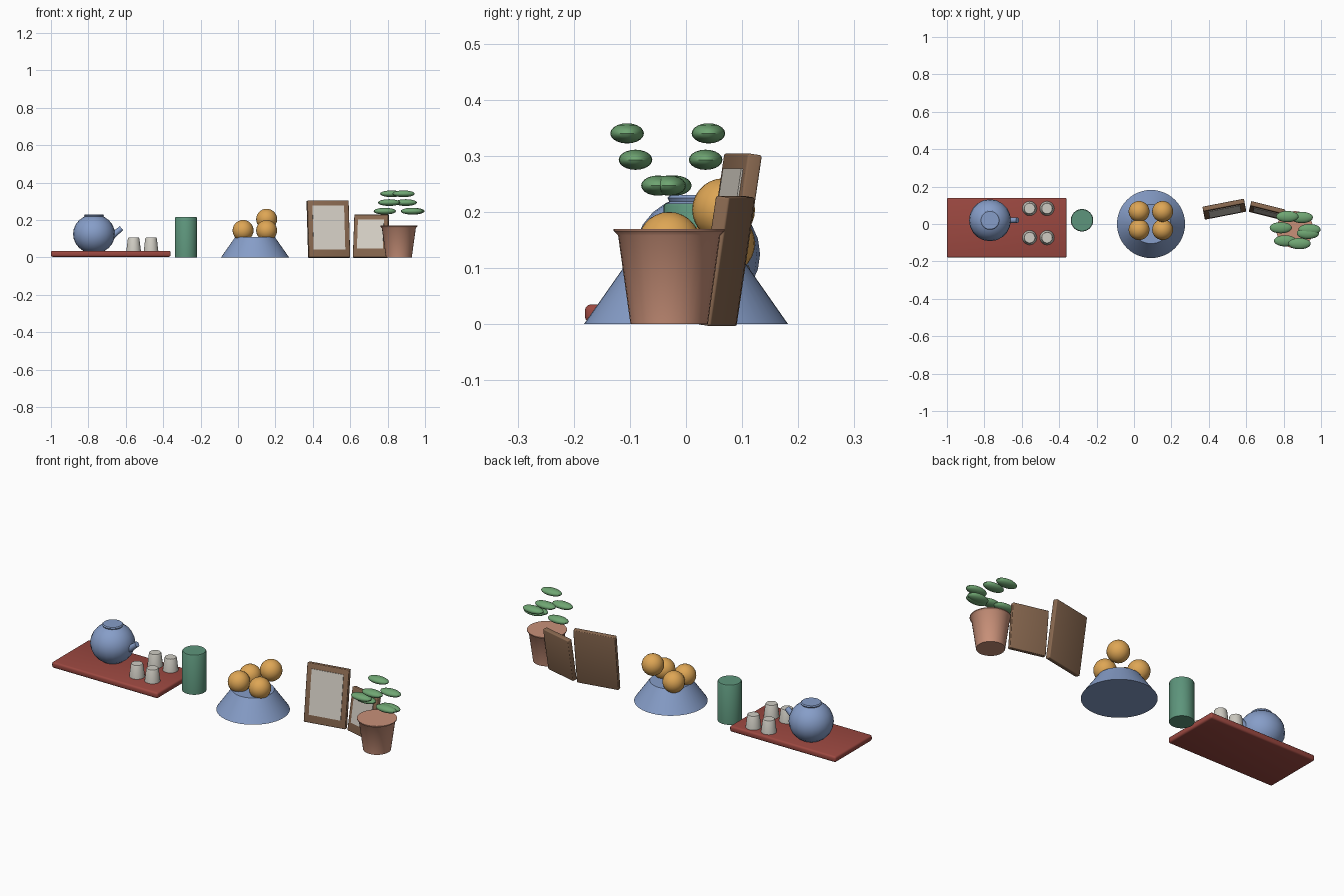
import bpy, bmesh, math
from mathutils import Matrix, Vector

if "Cube" in bpy.data.objects:
    bpy.data.objects.remove(bpy.data.objects["Cube"])


def material(name, r, g, b):
    m = bpy.data.materials.new(name)
    m.use_nodes = True
    m.diffuse_color = (r, g, b, 1)
    m.node_tree.nodes["Principled BSDF"].inputs["Base Color"].default_value = (r, g, b, 1)
    return m


RED = material("lacquer red", .33, .065, .052)
BLUE = material("glaze blue", .24, .34, .58)
GREEN = material("tin green", .11, .30, .20)
ORANGE = material("fruit orange", .73, .38, .09)
WOOD = material("frame brown", .25, .14, .08)
PAPER = material("paper white", .68, .64, .57)
CLAY = material("clay", .58, .28, .19)
LEAF = material("leaf green", .16, .38, .17)
CUP = material("cup white", .62, .60, .54)


def finish(name, bm, mat, matrix=Matrix(), angle=40):
    bmesh.ops.recalc_face_normals(bm, faces=bm.faces)
    mesh = bpy.data.meshes.new(name)
    bm.to_mesh(mesh)
    bm.free()
    mesh.materials.append(mat)
    ob = bpy.data.objects.new(name, mesh)
    bpy.context.scene.collection.objects.link(ob)
    ob.matrix_world = matrix
    bpy.ops.object.select_all(action='DESELECT')
    ob.select_set(True)
    bpy.context.view_layer.objects.active = ob
    bpy.ops.object.shade_smooth_by_angle(angle=math.radians(angle))
    return ob


def lathe(name, mat, x, y, profile, sides=32):
    """Closed solid of revolution from (radius, height) points."""
    bm = bmesh.new()
    rings = []
    for r, z in profile:
        turns = [2 * math.pi * i / sides for i in range(sides)]
        rings.append([bm.verts.new((r * math.cos(a), r * math.sin(a), z)) for a in turns])
    for low, high in zip(rings, rings[1:]):
        for i in range(sides):
            j = (i + 1) % sides
            bm.faces.new((low[i], low[j], high[j], high[i]))
    bm.faces.new(rings[0])
    bm.faces.new(rings[-1])
    return finish(name, bm, mat, Matrix.Translation((x, y, 0)))


def ball(name, mat, center, size, sides=24, rings=14):
    bm = bmesh.new()
    bmesh.ops.create_uvsphere(bm, u_segments=sides, v_segments=rings, radius=1)
    bmesh.ops.scale(bm, vec=size, verts=bm.verts)
    return finish(name, bm, mat, Matrix.Translation(center))


def box(name, mat, size, center, matrix=Matrix(), bevel=0):
    bm = bmesh.new()
    bmesh.ops.create_cube(bm, size=1)
    bmesh.ops.scale(bm, vec=size, verts=bm.verts)
    bmesh.ops.translate(bm, vec=center, verts=bm.verts)
    if bevel:
        bmesh.ops.bevel(bm, geom=bm.edges[:], offset=bevel, segments=3,
                        profile=.5, affect='EDGES')
    return finish(name, bm, mat, matrix)


# Tray
box("tray", RED, (.64, .32, .032), (-.68, -.02, .019), bevel=.01)

# Teapot: body, flared lid and spout
ball("teapot_body", BLUE, (-.77, .02, .125), (.112, .112, .105), 20, 12)
lathe("teapot_lid", BLUE, -.77, .02, [(.038, .195), (.053, .225), (.048, .23)], 24)
start, end = Vector((-.70, .02, .092)), Vector((-.623, .02, .156))
bm = bmesh.new()
bmesh.ops.create_cone(bm, cap_ends=True, segments=16, radius1=.018, radius2=.014,
                      depth=(end - start).length)
tilt = (end - start).to_track_quat('Z', 'Y').to_matrix().to_4x4()
finish("teapot_spout", bm, BLUE, Matrix.Translation((start + end) / 2) @ tilt)

# Four upturned cups
for x in (-.558, -.465):
    for y in (.083, -.073):
        lathe("cup", CUP, x, y, [(.039, .034), (.031, .1), (.028, .105)], 20)

# Canister
lathe("canister", GREEN, -.278, .02, [(.06, 0), (.06, .21), (.057, .215)])

# Fruit bowl and fruit
lathe("fruit_bowl", BLUE, .091, 0, [(.182, 0), (.105, .11)], 48)
for x, y, z in ((.027, .067, .144), (.153, .067, .204), (.027, -.03, .144), (.153, -.03, .144)):
    ball("fruit", ORANGE, (x, y, z), (.056, .056, .056))


# Leaning picture frames, placed by the middle of their front bottom edge
def picture(name, x, y, width, height, yaw, picture_size, picture_z):
    place = (Matrix.Translation((x, y, 0)) @ Matrix.Rotation(math.radians(yaw), 4, 'Z')
             @ Matrix.Rotation(-.15, 4, 'X'))
    box(name, WOOD, (width, .026, height), (0, .013, height / 2), place, .004)
    box(name + "_picture", PAPER, (picture_size[0], .006, picture_size[1]),
        (0, 0, picture_z), place)


picture("large_frame", .49, .044, .226, .308, 11, (.172, .238), .161)
picture("small_frame", .704, .042, .188, .232, -14, (.143, .155), .126)

# Plant pot with flared rim
lathe("plant_pot", CLAY, .86, -.03, [(.069, 0), (.091, .158), (.099, .166), (.099, .17)])

# Floating flat leaves
for x, y, z in ((.82, .04, .34), (.885, -.105, .34), (.897, .035, .293), (.808, -.09, .293),
                (.785, -.02, .247), (.938, -.03, .247), (.93, -.05, .247)):
    ball("leaf", LEAF, (x, y, z), (.06, .03, .018), 20, 10)
